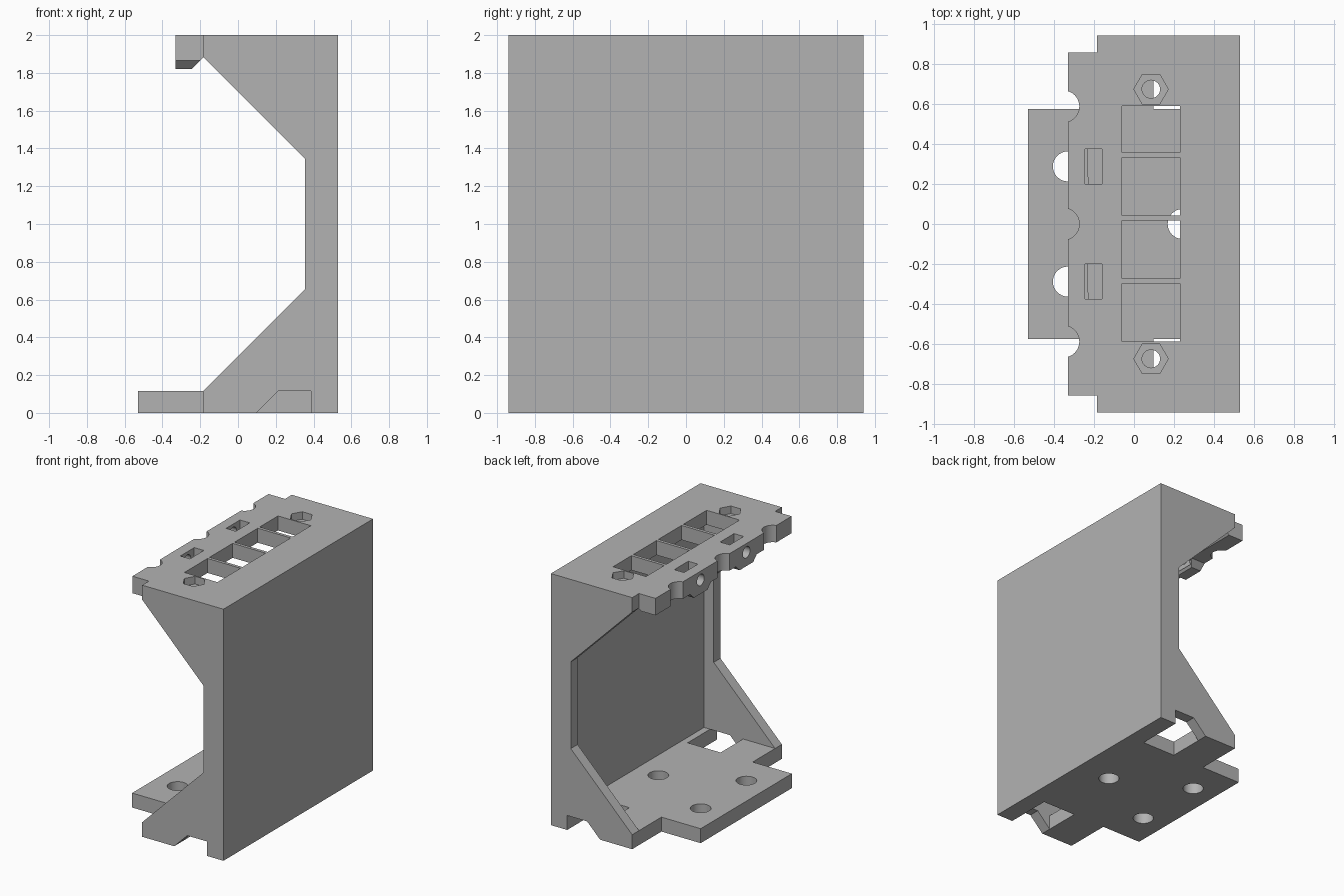
import bpy, bmesh, math
from mathutils import Matrix, Vector

cube = bpy.data.objects.get("Cube")
if cube:
    bpy.data.objects.remove(cube, do_unlink=True)

# One plain grey material
grey = bpy.data.materials.new("light_grey")
grey.use_nodes = True
COLOUR = (0.45, 0.45, 0.45, 1)
grey.diffuse_color = COLOUR
grey.node_tree.nodes["Principled BSDF"].inputs["Base Color"].default_value = COLOUR

HALF = 0.94        # half length along y
FLANGE_IN = 0.855  # inner face of the side flanges
PLATE = 0.115      # floor and top thickness


def finish(name, bm):
    bmesh.ops.recalc_face_normals(bm, faces=bm.faces)
    mesh = bpy.data.meshes.new(name)
    bm.to_mesh(mesh)
    bm.free()
    mesh.materials.append(grey)
    obj = bpy.data.objects.new(name, mesh)
    bpy.context.collection.objects.link(obj)
    return obj


def prism(name, outline, place, start, end):
    """Extrude a 2D outline; place(u, v, w) maps it into space."""
    bm = bmesh.new()
    face = bm.faces.new([bm.verts.new(place(u, v, start)) for u, v in outline])
    extruded = bmesh.ops.extrude_face_region(bm, geom=[face])["geom"]
    shift = Vector(place(0, 0, end)) - Vector(place(0, 0, start))
    moved = [g for g in extruded if isinstance(g, bmesh.types.BMVert)]
    bmesh.ops.translate(bm, vec=shift, verts=moved)
    return finish(name, bm)


def along_y(u, v, w):
    return (u, w, v)


def along_x(u, v, w):
    return (w, u, v)


def along_z(u, v, w):
    return (u, v, w)


def box(name, x, y, z):
    corners = [(x[0], y[0]), (x[1], y[0]), (x[1], y[1]), (x[0], y[1])]
    return prism(name, corners, along_z, *z)


def cylinder(name, centre, radius, depth, sides=32, lying=False):
    bm = bmesh.new()
    turn = Matrix.Rotation(math.pi / 2, 4, 'Y') if lying else Matrix.Rotation(math.pi / 2, 4, 'Z')
    bmesh.ops.create_cone(bm, cap_ends=True, segments=sides, radius1=radius,
                          radius2=radius, depth=depth,
                          matrix=Matrix.Translation(centre) @ turn)
    return finish(name, bm)


def combine(target, tools, operation='DIFFERENCE'):
    for tool in tools:
        mod = target.modifiers.new("combine", 'BOOLEAN')
        mod.operation, mod.solver, mod.object = operation, 'EXACT', tool
        bpy.ops.object.select_all(action='DESELECT')
        bpy.context.view_layer.objects.active = target
        target.select_set(True)
        bpy.ops.object.modifier_apply(modifier=mod.name)
        bpy.data.objects.remove(tool, do_unlink=True)


parts = []

# Tall wall between the flanges
parts.append(box("upright_wall", (0.44, 0.53), (-FLANGE_IN, FLANGE_IN), (PLATE, 2 - PLATE)))

# Side flanges with sloped braces and a notch at the foot
flange_shape = [(0.53, 0), (0.53, 2), (-0.185, 2), (-0.185, 2 - PLATE), (0.355, 1.345),
                (0.355, 0.655), (-0.185, PLATE), (-0.185, 0), (0.097, 0),
                (0.212, PLATE), (0.387, PLATE), (0.387, 0)]
for name, side in (("front_flange", -1), ("rear_flange", 1)):
    parts.append(prism(name, flange_shape, along_y, side * FLANGE_IN, side * HALF))

# Floor with a protruding tab, corner openings and screw holes
floor_shape = [(0.53, -FLANGE_IN), (0.53, FLANGE_IN), (-0.185, FLANGE_IN), (-0.185, 0.573),
               (-0.53, 0.573), (-0.53, -0.573), (-0.185, -0.573), (-0.185, -FLANGE_IN)]
floor = prism("floor_plate", floor_shape, along_z, 0, PLATE)
cutters = [cylinder("screw_cutter", (x, y, 0.05), 0.075, 0.4)
           for x, y in ((0.243, 0), (-0.33, 0.2875), (-0.33, -0.2875))]
for s in (-1, 1):
    cutters.append(box("corner_cutter", (0.097, 0.387), sorted((s * 0.573, s * 0.9)), (-0.1, 0.3)))
combine(floor, cutters)
parts.append(floor)

# Top plate with a thicker lip on the open edge
top_shape = [(-0.33, 2), (0.53, 2), (0.53, 2 - PLATE), (-0.18, 2 - PLATE),
             (-0.2, 1.865), (-0.33, 1.865)]
top = prism("top_plate", top_shape, along_y, -FLANGE_IN, FLANGE_IN)

# Bosses under the lip around the cross holes
bosses = []
for s in (-1, 1):
    c = s * 0.2875
    shape = [(c - 0.13, 1.89), (c + 0.13, 1.89), (c + 0.13, 1.865),
             (c + 0.085, 1.82), (c - 0.085, 1.82), (c - 0.13, 1.865)]
    boss = prism("boss", shape, along_x, -0.33, -0.2)
    for v in boss.data.vertices:
        if v.co.x > -0.3 and v.co.z < 1.83:
            v.co.x = -0.245
    bosses.append(boss)
combine(top, bosses, 'UNION')

# Edge scallops, windows, nut pockets and cross holes
cutters = [cylinder("scallop_cutter", (-0.353, y, 1.9), 0.08, 0.5) for y in (-0.587, 0, 0.587)]
for low, high in ((-0.587, -0.297), (-0.272, 0.018), (0.043, 0.333), (0.358, 0.588)):
    cutters.append(box("window_cutter", (-0.06, 0.23), (low, high), (1.7, 2.1)))
for s in (-1, 1):
    nut = (0.085, s * 0.673)
    hexagon = [(nut[0] + 0.086 * math.cos(k * math.pi / 3),
                nut[1] + 0.086 * math.sin(k * math.pi / 3)) for k in range(6)]
    c = s * 0.2875
    cutters += [prism("nut_cutter", hexagon, along_z, 1.94, 2.1),
                cylinder("bolt_cutter", (*nut, 1.9), 0.045, 0.5),
                box("slot_cutter", (-0.245, -0.16), (c - 0.0875, c + 0.0875), (1.84, 2.1)),
                cylinder("cross_cutter", (-0.3, c, 1.93), 0.045, 0.2, lying=True)]
combine(top, cutters)
parts.append(top)

# Smooth round holes, keep corners sharp
bpy.ops.object.select_all(action='DESELECT')
for part in parts:
    part.select_set(True)
bpy.context.view_layer.objects.active = top
bpy.ops.object.shade_smooth_by_angle(angle=math.radians(30))
